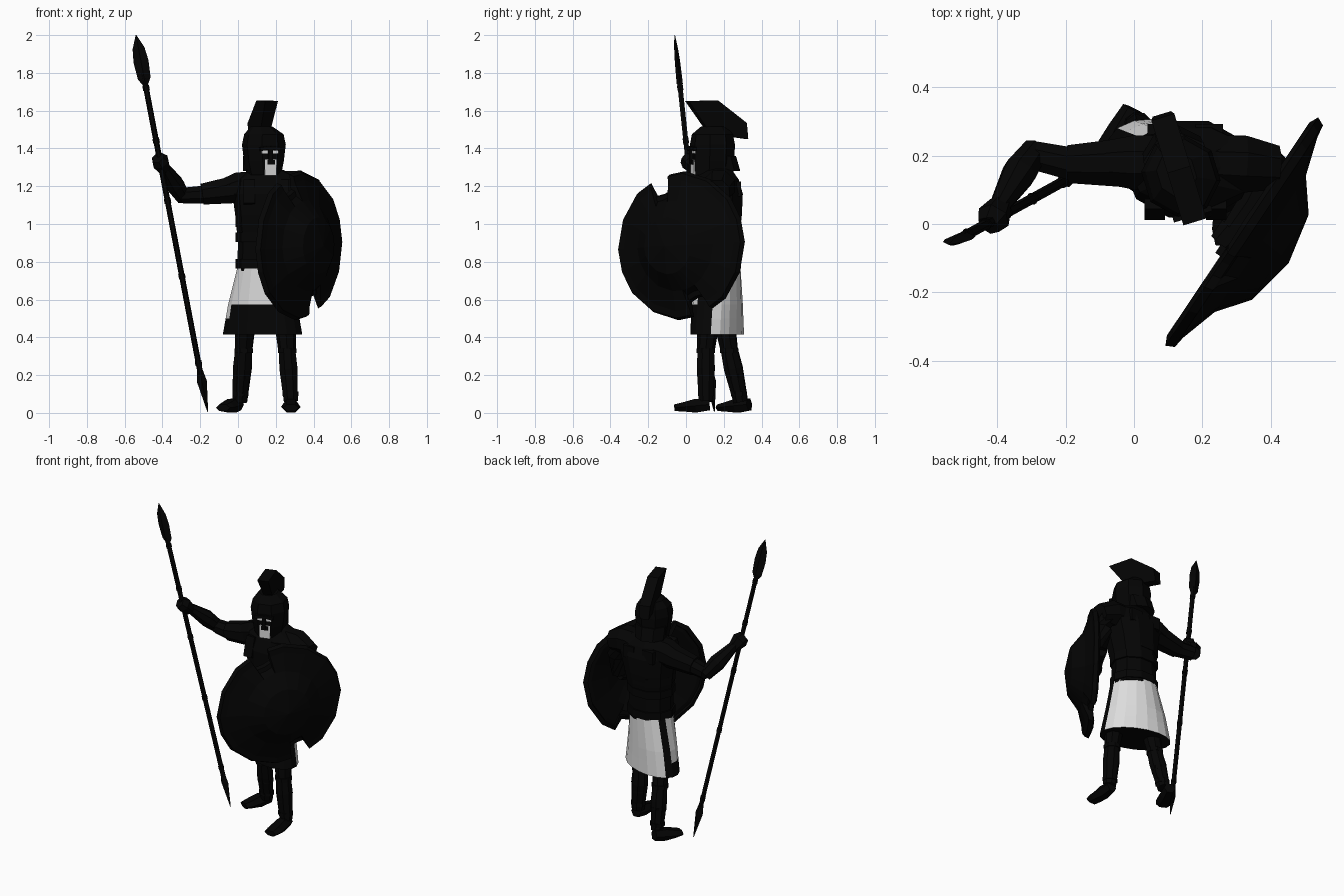
import bpy, bmesh, math
from mathutils import Vector, Matrix

cube = bpy.data.objects.get("Cube")
if cube:
    bpy.data.objects.remove(cube, do_unlink=True)


def material(name, value):
    m = bpy.data.materials.new(name)
    m.use_nodes = True
    colour = (value, value, value, 1)
    m.diffuse_color = colour
    m.node_tree.nodes["Principled BSDF"].inputs["Base Color"].default_value = colour
    return m


BLACK = material("black", 0.0013)
PALE = material("pale_cloth", 0.72)
UP = Vector((0, 0, 1))


def finish(name, bm, mats=(BLACK,), fix=True):
    if fix:
        bmesh.ops.recalc_face_normals(bm, faces=bm.faces)
    me = bpy.data.meshes.new(name)
    bm.to_mesh(me)
    bm.free()
    ob = bpy.data.objects.new(name, me)
    for m in mats:
        me.materials.append(m)
    bpy.context.collection.objects.link(ob)
    return ob


def loft(name, stations, n=8, upright=False, phase=0.5, mats=(BLACK,), place=Matrix.Identity(4)):
    """Skin rings of n sides; each station is (x, y, z, radius_a, radius_b)."""
    pts = [Vector(s[:3]) for s in stations]
    whole = (pts[-1] - pts[0]).normalized()
    bm = bmesh.new()
    rings = []
    for i, s in enumerate(stations):
        d = (pts[min(i + 1, len(pts) - 1)] - pts[max(i - 1, 0)]).normalized()
        if upright:
            rot = Matrix.Identity(3)
        elif abs(whole.z) > 0.7:
            rot = UP.rotation_difference(d).to_matrix()
        else:
            rot = d.to_track_quat('Z', 'Y').to_matrix()
        ring = []
        for k in range(n):
            a = math.tau * (k + phase) / n - math.pi / 2
            ring.append(bm.verts.new(pts[i] + rot @ Vector((s[3] * math.cos(a), s[4] * math.sin(a), 0))))
        rings.append(ring)
    for lo, hi in zip(rings, rings[1:]):
        for k in range(n):
            bm.faces.new((lo[k], lo[(k + 1) % n], hi[(k + 1) % n], hi[k]))
    bm.faces.new(rings[0][::-1])
    bm.faces.new(rings[-1])
    bm.transform(place)
    return finish(name, bm, mats)


def box(name, centre, size, mat=BLACK, place=Matrix.Identity(4), turn=Matrix.Identity(4)):
    bm = bmesh.new()
    bmesh.ops.create_cube(bm, size=1)
    bm.transform(place @ Matrix.Translation(centre) @ turn @ Matrix.Diagonal((*size, 1)))
    return finish(name, bm, (mat,))


def limb(name, points, radii, n=8):
    return loft(name, [(*p, r, r) for p, r in zip(points, radii)], n)


# Torso armour with belts
X, Y = 0.14, 0.165
loft("cuirass", [(X, Y, .75, .145, .125), (X, Y, .9, .14, .12), (X + .01, Y - .005, 1.05, .165, .143),
                 (X + .02, Y - .005, 1.16, .19, .148), (X + .03, Y, 1.235, .19, .12),
                 (X + .01, Y, 1.29, .08, .08)], 10, upright=True)
for z in (.79, .93, 1.01):
    loft("waist_band", [(X, Y, z - .025, .152, .133), (X, Y, z + .025, .152, .133)], 10, upright=True)
limb("left_shoulder_plate", ((.2, .18, 1.2), (.32, .175, 1.2), (.41, .165, 1.17)), (.085, .09, .07))
limb("right_shoulder_plate", ((.1, .18, 1.2), (.0, .18, 1.195), (-.07, .18, 1.175)), (.085, .085, .07))
for side in (-1, 1):
    box("chest_strap", (X + .01 + side * .09, Y - .122, 1.17), (.06, .03, .13),
        turn=Matrix.Rotation(-.25, 4, 'X'))
    box("back_strap", (X + .01 + side * .07, Y + .112, 1.185), (.08, .03, .08))

# Skirt, turned with the hips: pale front apron and back panel over black
skirt = loft("skirt", [(0, 0, .415, .222, .127), (0, 0, .5, .205, .126), (0, 0, .575, .19, .126),
                       (.01, 0, .77, .145, .125)], 18, upright=True, mats=(BLACK, PALE))
for f in skirt.data.polygons:
    t = math.degrees(math.atan2(f.center.y / .126, f.center.x / .2)) % 360
    hem = .5 if t < 230 else .575
    back = 20 < t < 160
    front = 180 < t < 340 and f.center.z > hem
    if abs(f.normal.z) < .8 and (back or front):
        f.material_index = 1
skirt.matrix_world = Matrix.Translation((.13, .165, 0)) @ Matrix.Rotation(math.radians(-21), 4, 'Z')

# Legs: thigh, greave with bands, foot
LEGS = (("right", (.04, .2, .5), (.03, .23, .33), (.01, .29, .06), (.0, .335), (-.08, .175)),
        ("left", (.25, .12, .5), (.26, .105, .33), (.28, .105, .06), (.28, .125), (.28, -.062)))
for side, hip, knee, ankle, heel, toe in LEGS:
    limb(side + "_thigh", (hip, knee), (.06, .047))
    calf = Vector(knee).lerp(Vector(ankle), .35)
    limb(side + "_greave", (knee, calf, ankle), (.047, .052, .04))
    for t in (0, .5, .85):
        p = Vector(knee).lerp(Vector(ankle), t)
        limb(side + "_greave_band", (p - UP * .012, p + UP * .012), (.053 - .008 * t,) * 2)
    h, t = Vector((*heel, .045)), Vector((*toe, .027))
    loft(side + "_foot", [(*h, .035, .036), (*h.lerp(t, .4), .046, .042),
                          (*h.lerp(t, .75), .052, .028), (*t, .042, .02)], 6)

# Spear arm
limb("right_upper_arm", ((0, .18, 1.19), (-.18, .175, 1.155), (-.29, .2, 1.15)), (.07, .052, .045))
limb("right_sleeve", ((0, .18, 1.185), (-.19, .175, 1.158)), (.08, .06))
limb("right_forearm", ((-.29, .215, 1.14), (-.335, .15, 1.21), (-.395, .05, 1.305)), (.04, .052, .03))
limb("right_hand", ((-.39, .055, 1.29), (-.41, .02, 1.33), (-.425, -.005, 1.35)), (.035, .05, .035), 6)

# Shield arm
limb("left_upper_arm", ((.35, .18, 1.2), (.39, .17, 1.08), (.39, .14, .95)), (.065, .058, .05))
limb("left_forearm", ((.39, .14, .95), (.35, .06, .94), (.28, -.03, .93)), (.05, .05, .035))
limb("left_hand", ((.29, -.02, .93), (.25, -.06, .93)), (.045, .035), 6)

# Spear
foot_end, tip_end = Vector((-.16, .15, .005)), Vector((-.54, -.06, 2))


def along(t, a, b=None):
    return (*foot_end.lerp(tip_end, t), a, b or a)


loft("spear_shaft", [along(.08, .015), along(.9, .015)], 6)
loft("spear_head", [along(.87, .016), along(.885, .034, .016), along(.93, .04, .014),
                    along(.965, .032, .01), along(1, .002)], 4, phase=0)
loft("spear_butt", [along(0, .002), along(.08, .026), along(.11, .016)], 4, phase=0)
for t in (.13, .36, .56, .72, .86):
    loft("spear_collar", [along(t - .006, .018), along(t + .006, .018)], 6)

# Helmeted head, turned towards the shield
HEAD = Matrix.Translation((.137, .14, 0)) @ Matrix.Rotation(math.radians(17), 4, 'Z')
loft("neck", [(.14, .16, 1.2, .08, .08), (.14, .15, 1.32, .07, .07)], 8, upright=True)
loft("helmet", [(0, 0, 1.26, .088, .115), (0, 0, 1.33, .104, .118), (0, 0, 1.42, .116, .12),
                (0, 0, 1.475, .104, .11), (-.01, .01, 1.515, .058, .07)], 8, upright=True, place=HEAD)
loft("neck_guard", [(0, .06, 1.28, .095, .09), (0, .04, 1.36, .1, .085)], 8, upright=True, place=HEAD)
for side in (-1, 1):
    box("eye", (side * .029, -.112, 1.381), (.034, .008, .014), PALE, HEAD)
    box("brow_ridge", (side * .03, -.115, 1.4), (.055, .018, .02), BLACK, HEAD,
        Matrix.Rotation(side * .15, 4, 'Y'))
box("chin", (.004, -.109, 1.3), (.064, .009, .085), PALE, HEAD)
box("nose_guard", (0, -.118, 1.365), (.02, .02, .09), BLACK, HEAD)
box("moustache", (.004, -.114, 1.327), (.04, .014, .025), BLACK, HEAD)

# Crest: side profile made thick, broader along the top
profile = [(-.14, 1.65), (.02, 1.655), (.18, 1.535), (.19, 1.45), (.08, 1.465), (-.04, 1.51)]
bm = bmesh.new()
sides = []
for s in (-1, 1):
    sides.append([bm.verts.new((s * (.035 if i < 3 else .028), y, z)) for i, (y, z) in enumerate(profile)])
for i in range(len(profile)):
    j = (i + 1) % len(profile)
    bm.faces.new((sides[0][i], sides[0][j], sides[1][j], sides[1][i]))
for s in sides:
    bm.faces.new(s)
bm.transform(HEAD)
finish("helmet_crest", bm)

# Shield: domed disc with two opposite notches
quarter = [(0, .295), (9, .305), (9.5, .385), (24, .395), (48, .395), (72, .402)]
half = quarter + [(90, .402)] + [(180 - a, r) for a, r in reversed(quarter)]
outline = half + [(180 + a, r) for a, r in half[1:-1]]
u, n = Vector((.556, .831, 0)), Vector((.831, -.556, 0))
frame = Matrix((u, UP, n)).transposed().to_4x4()
frame.translation = (.315, -.022, .885)
bm = bmesh.new()
rings = []
for scale, cap, depth in ((1, 1, 0), (.97, 1, .025), (.88, 1, .03), (1, .24, .065), (1, .15, .135)):
    ring = []
    for a, r in outline:
        t, r = math.radians(a - 69), min(r * scale, cap)
        ring.append(bm.verts.new((r * math.cos(t), r * math.sin(t), depth)))
    rings.append(ring)
count = len(outline)
for lo, hi in zip(rings, rings[1:]):
    for k in range(count):
        j = (k + 1) % count
        bm.faces.new((lo[k], lo[j], hi[j], hi[k]))
peak = bm.verts.new((0, 0, .165))
for k in range(count):
    bm.faces.new((rings[-1][k], rings[-1][(k + 1) % count], peak))
bm.transform(frame)
shield = finish("shield", bm, fix=False)
mod = shield.modifiers.new("thickness", 'SOLIDIFY')
mod.thickness = .03
mod.offset = -1
box("shield_grip", (-.08, 0, -.02), (.03, .3, .02), place=frame)
